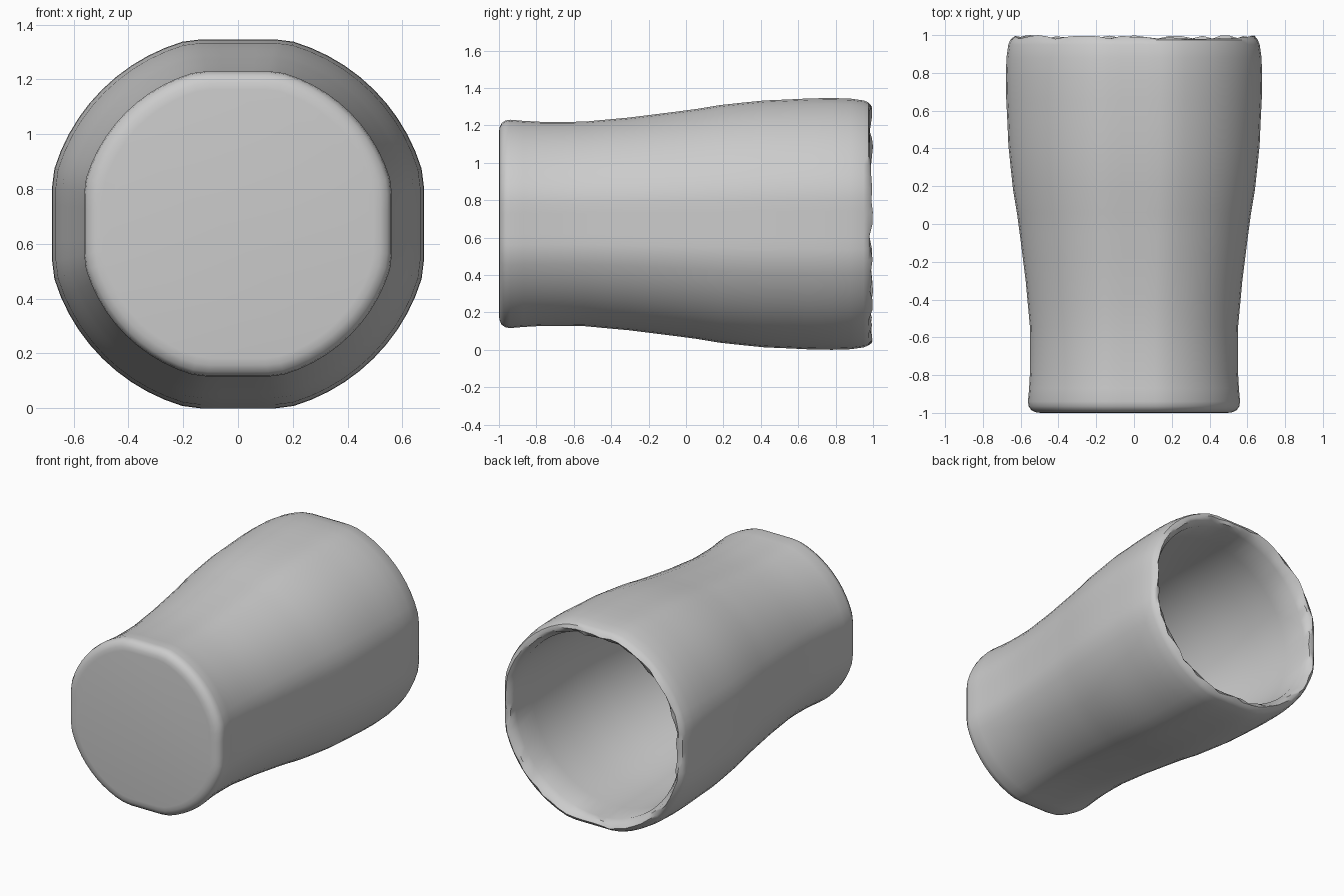
import bpy, bmesh, math, random

if "Cube" in bpy.data.objects:
    bpy.data.objects.remove(bpy.data.objects["Cube"])

random.seed(4)
SIDES = 64
AXIS_Z = 0.673

# (y, half width) from the closed base to the open rim
OUTER = [(-1.0, 0.49), (-0.997, 0.515), (-0.985, 0.54), (-0.965, 0.553), (-0.94, 0.557),
         (-0.87, 0.551), (-0.78, 0.546), (-0.66, 0.545), (-0.54, 0.547), (-0.42, 0.558),
         (-0.3, 0.569), (-0.18, 0.584), (-0.06, 0.599), (0.06, 0.615), (0.18, 0.635),
         (0.3, 0.648), (0.42, 0.66), (0.54, 0.665), (0.66, 0.671), (0.78, 0.673),
         (0.88, 0.670), (0.95, 0.660), (0.975, 0.650)]
RIM = [(0.99, 0.635), (0.975, 0.615)]
INNER = [(0.93, 0.605), (0.75, 0.605), (0.5, 0.598), (0.3, 0.585), (0.1, 0.56),
         (-0.1, 0.535), (-0.3, 0.51), (-0.5, 0.492), (-0.7, 0.487), (-0.86, 0.485),
         (-0.91, 0.465), (-0.93, 0.42)]


def ring(bm, y, r, flat, rough=0.0):
    """Circle around the y axis, flattened slightly at its four sides when asked."""
    verts = []
    for i in range(SIDES):
        a = 2 * math.pi * i / SIDES
        big = r * (1.032 if flat else 1.0)
        x = max(-r, min(r, big * math.cos(a)))
        z = max(-r, min(r, big * math.sin(a)))
        k = 1 - random.random() * rough
        dy = random.uniform(-1, 1) * rough * 0.6
        verts.append(bm.verts.new((x * k * 1.008, min(1.0, y + dy), AXIS_Z + z * k)))
    return verts


bm = bmesh.new()
rings = [ring(bm, y, r, True) for y, r in OUTER]
rings += [ring(bm, y, r, True, 0.018) for y, r in RIM]   # ragged lip
rings += [ring(bm, y, r, False) for y, r in INNER]
for a, b in zip(rings, rings[1:]):
    for i in range(SIDES):
        j = (i + 1) % SIDES
        bm.faces.new((a[i], a[j], b[j], b[i]))
bm.faces.new(rings[0])      # closed base
bm.faces.new(rings[-1])     # floor inside the cup
bmesh.ops.recalc_face_normals(bm, faces=bm.faces)

mesh = bpy.data.meshes.new("cup")
bm.to_mesh(mesh)
bm.free()
cup = bpy.data.objects.new("cup", mesh)
bpy.context.collection.objects.link(cup)

grey = bpy.data.materials.new("plain grey")
grey.diffuse_color = (0.6, 0.6, 0.6, 1)
grey.use_nodes = True
grey.node_tree.nodes["Principled BSDF"].inputs["Base Color"].default_value = grey.diffuse_color
mesh.materials.append(grey)

bpy.context.view_layer.objects.active = cup
cup.select_set(True)
bpy.ops.object.shade_smooth_by_angle(angle=math.radians(40))
